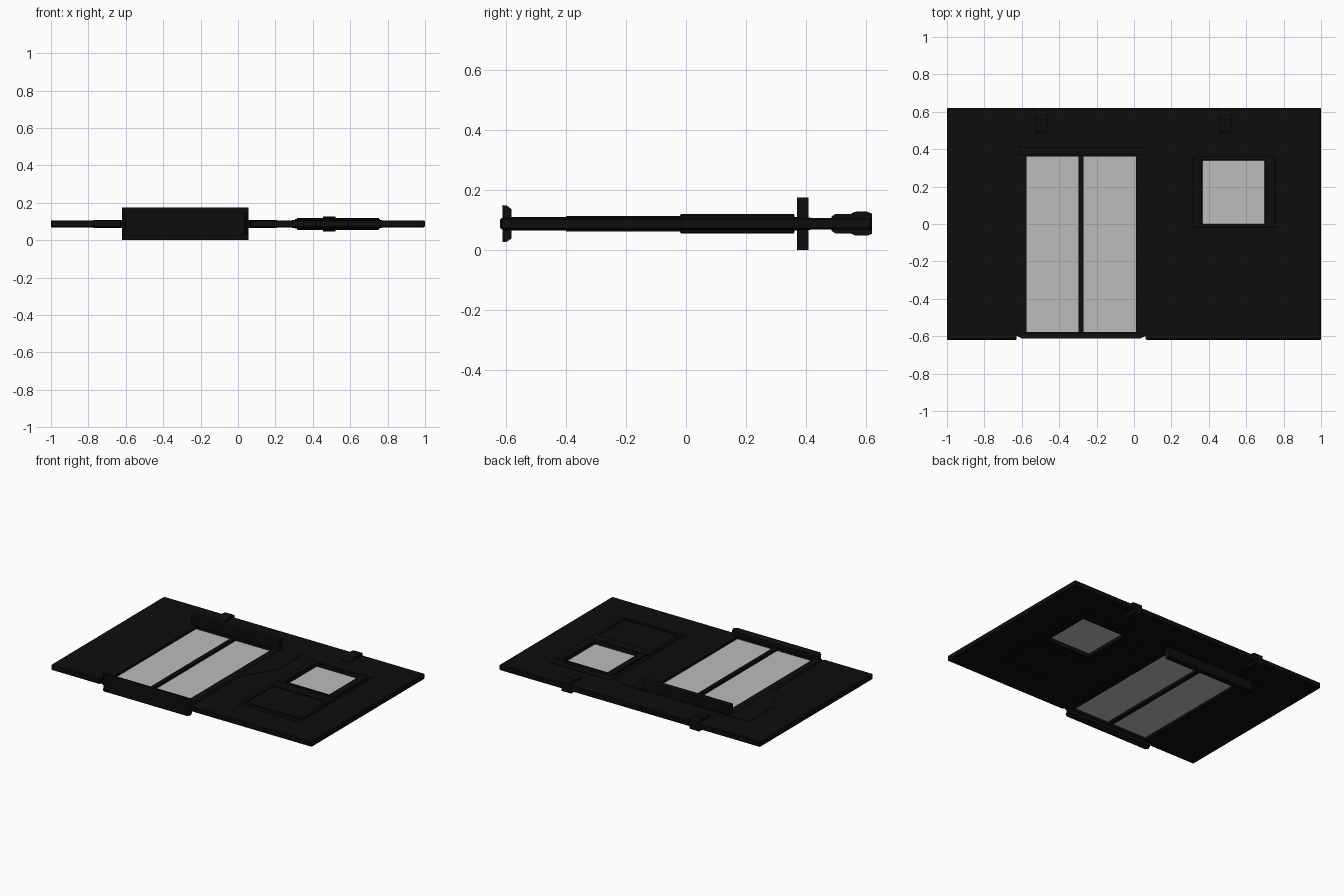
import bpy, bmesh

if "Cube" in bpy.data.objects:
    bpy.data.objects.remove(bpy.data.objects["Cube"])

MID = 0.0875  # mid-plane height of the flat wall


def material(name, value):
    m = bpy.data.materials.new(name)
    m.diffuse_color = (value, value, value, 1)
    m.use_nodes = True
    m.node_tree.nodes["Principled BSDF"].inputs["Base Color"].default_value = m.diffuse_color
    return m


BLACK = material("near_black", 0.004)
GREY = material("pale_grey", 0.5)


def finish(name, bm, mat, bevel=0):
    bmesh.ops.recalc_face_normals(bm, faces=bm.faces)
    me = bpy.data.meshes.new(name)
    bm.to_mesh(me)
    bm.free()
    ob = bpy.data.objects.new(name, me)
    me.materials.append(mat)
    bpy.context.collection.objects.link(ob)
    if bevel:
        mod = ob.modifiers.new("bevel", 'BEVEL')
        mod.width = bevel
        mod.segments = 1
        mod.limit_method = 'ANGLE'
    return ob


def rect(x0, x1, y0, y1):
    return [(x0, y0), (x1, y0), (x1, y1), (x0, y1)]


def plate(name, loops, half, mat=BLACK, bevel=0):
    """Flat plate about the mid-plane; loops after the first are holes."""
    bm = bmesh.new()
    edges = []
    for loop in loops:
        vs = [bm.verts.new((x, y, MID - half)) for x, y in loop]
        edges += [bm.edges.new((vs[i - 1], vs[i])) for i in range(len(vs))]
    bmesh.ops.triangle_fill(bm, edges=edges, use_beauty=True, normal=(0, 0, 1))
    ext = bmesh.ops.extrude_face_region(bm, geom=bm.faces[:])
    top = [v for v in ext["geom"] if isinstance(v, bmesh.types.BMVert)]
    bmesh.ops.translate(bm, verts=top, vec=(0, 0, 2 * half))
    return finish(name, bm, mat, bevel)


def profile_bar(name, profile, x0, x1, taper=0):
    """Extrude a (y, half height) profile along x, mirrored about the mid-plane."""
    ring = [(y, MID + h) for y, h in profile]
    ring += [(y, MID - h) for y, h in reversed(profile)]
    bm = bmesh.new()
    a = [bm.verts.new((x0, y, z)) for y, z in ring]
    b = [bm.verts.new((x1, y, z)) for y, z in ring]
    # narrow the outermost heights for sloping ends
    for v in a + b:
        if taper and abs(v.co.z - MID) > 0.03:
            v.co.x += taper if v.co.x == a[0].co.x else 0
    n = len(ring)
    bm.faces.new(a)
    bm.faces.new(b)
    for i in range(n):
        bm.faces.new((a[i - 1], a[i], b[i], b[i - 1]))
    return finish(name, bm, BLACK)


# Wall with a doorway open at its lower edge and a window hole
DL, DR, DC = -0.62, 0.055, -0.2825
wall = [(-1, -0.62), (DL - 0.007, -0.62), (DL - 0.007, 0.39), (DR + 0.007, 0.39),
        (DR + 0.007, -0.62), (1, -0.62), (1, 0.62), (-1, 0.62)]
window_hole = rect(0.355, 0.71, -0.01, 0.35)
plate("wall", [wall, window_hole], 0.019, bevel=0.005)

# Raised surround that widens at the top of the doorway
half_outline = [(0.3375, -0.60), (0.355, -0.60), (0.355, -0.08), (0.49, 0.14), (0.49, 0.415)]
surround = [(DC + x, y) for x, y in half_outline]
surround += [(DC - x, y) for x, y in reversed(half_outline)]
surround += [(DL, 0.37), (DR, 0.37)]
plate("doorway_surround", [surround], 0.0215)

# Door frame, glazed leaves and centre post
panes = [(-0.575, -0.297), (-0.27, 0.01)]
holes = [rect(a, b, -0.577, 0.362) for a, b in panes]
plate("door_frame", [rect(DL, DR, -0.603, 0.385)] + holes, 0.023)
for i, (a, b) in enumerate(panes):
    plate(f"door_glass_{i + 1}", [rect(a - 0.003, b + 0.003, -0.58, 0.365)], 0.006, GREY)

# Deep lintel and sloped sill
profile_bar("door_lintel", [(0.37, 0.0875), (0.408, 0.0875)], DL, DR)
sill = profile_bar("door_sill", [(-0.613, 0.062), (-0.598, 0.06), (-0.582, 0.049)], DL, DR)
for v in sill.data.vertices:  # chamfered sill corners
    if v.co.y < -0.605:
        v.co.x += 0.02 if v.co.x < DC else -0.02

# Window frame and glass
plate("window_frame", [rect(0.315, 0.755, -0.02, 0.362), rect(0.366, 0.698, 0.0, 0.34)],
      0.032, bevel=0.004)
plate("window_glass", [rect(0.36, 0.704, -0.005, 0.345)], 0.006, GREY)

# Outer trim and the framed panel beneath the window
plate("window_trim", [rect(0.29, 0.77, -0.43, 0.41), rect(0.33, 0.735, -0.39, 0.36)], 0.0215)
plate("lower_panel_frame", [rect(0.305, 0.76, -0.40, -0.02), rect(0.33, 0.735, -0.38, -0.085)],
      0.026)

# Clips along the upper edge
for i, x in enumerate((-0.495, 0.488)):
    profile_bar(f"clip_{i + 1}", [(0.485, 0.024), (0.50, 0.033), (0.55, 0.033),
                                  (0.565, 0.04), (0.605, 0.04), (0.62, 0.034)],
                x - 0.033, x + 0.033)
